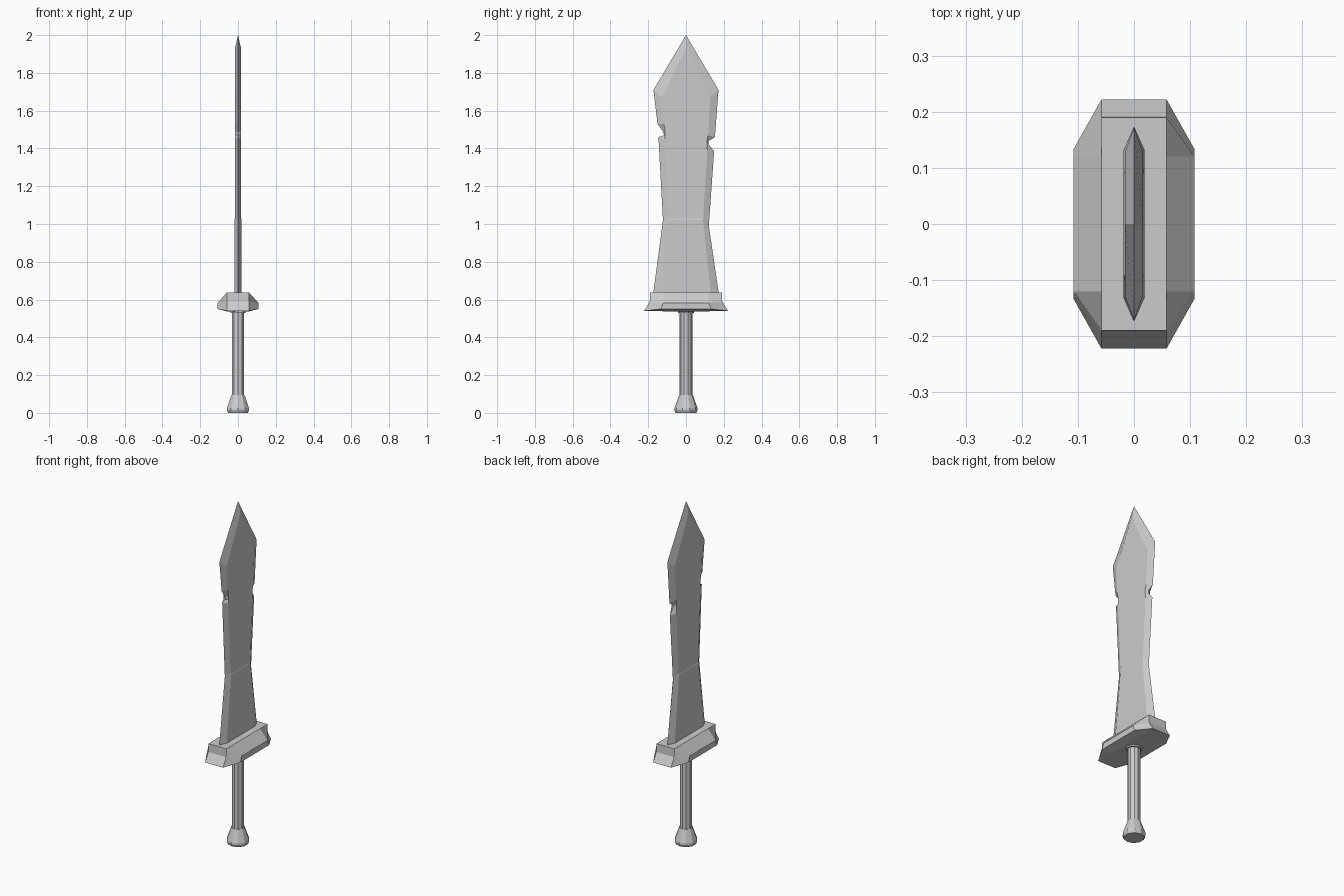
import bpy, bmesh, math

if "Cube" in bpy.data.objects:
    bpy.data.objects.remove(bpy.data.objects["Cube"])


def loft(name, rings, tip=None):
    """Skin equal-length point rings, cap the ends (or close to a tip)."""
    bm = bmesh.new()
    vs = [[bm.verts.new(p) for p in ring] for ring in rings]
    n = len(rings[0])
    for a, b in zip(vs, vs[1:]):
        for i in range(n):
            j = (i + 1) % n
            bm.faces.new((a[i], a[j], b[j], b[i]))
    bm.faces.new(vs[0][::-1])
    if tip:
        # outer edges run to the tip, flats end in a ridge point just below it
        t = bm.verts.new(tip)
        front, back = (bm.verts.new((s * 0.016, 0, 1.93)) for s in (1, -1))
        r, fr, fl, l, bl, br = vs[-1]
        for f in ((r, fr, front, t), (fr, fl, front), (fl, l, t, front),
                  (l, bl, back, t), (bl, br, back), (br, r, t, back)):
            bm.faces.new(f)
    else:
        bm.faces.new(vs[-1])
    bmesh.ops.remove_doubles(bm, verts=bm.verts, dist=1e-5)
    bmesh.ops.recalc_face_normals(bm, faces=bm.faces)
    me = bpy.data.meshes.new(name)
    bm.to_mesh(me)
    bm.free()
    ob = bpy.data.objects.new(name, me)
    bpy.context.collection.objects.link(ob)
    return ob


# Blade edges: (edge y, edge z, flat y, flat z), both sides with chipped notches
right = [(.174, .63, .132, .63), (.121, .99, .09, 1.02), (.122, 1.01, .091, 1.03),
         (.149, 1.385, .113, 1.39), (.118, 1.425, .11, 1.425), (.12, 1.44, .11, 1.44),
         (.153, 1.46, .117, 1.47), (.172, 1.71, .128, 1.67)]
left = [(.174, .63, .132, .63), (.122, 1.02, .09, 1.02), (.123, 1.04, .091, 1.03),
        (.146, 1.46, .113, 1.45), (.117, 1.47, .11, 1.47), (.119, 1.485, .11, 1.49),
        (.151, 1.53, .118, 1.53), (.172, 1.71, .128, 1.67)]
rings = []
for i, (r, l) in enumerate(zip(right, left)):
    t = .0185 if i < 2 else .016      # slight step across the crack
    rings.append([(0, r[0], r[1]), (t, r[2], r[3]), (t, -l[2], l[3]),
                  (0, -l[0], l[1]), (-t, -l[2], l[3]), (-t, r[2], r[3])])
loft("blade", rings, (0, 0, 2.0))


# Guard: eight-sided rings, each given by its end corner and side corner
def guard_ring(end, side):
    (ex, ey, ez), (sx, sy, sz) = end, side
    quarter = [(sx, sy, sz), (ex, ey, ez)]
    return (quarter + [(-x, y, z) for x, y, z in quarter[::-1]]
            + [(-x, -y, z) for x, y, z in quarter]
            + [(x, -y, z) for x, y, z in quarter[::-1]])


loft("guard", [guard_ring((.058, .19, .54), (.06, .12, .538)),
               guard_ring((.058, .222, .54), (.108, .133, .55)),
               guard_ring((.058, .192, .59), (.108, .12, .583)),
               guard_ring((.058, .19, .638), (.058, .12, .638))])


# Ten-sided turned parts
def turned(name, profile):
    def ring(r, z):
        return [(r * math.sin(k * math.tau / 10), r * math.cos(k * math.tau / 10), z)
                for k in range(10)]
    return loft(name, [ring(r, z) for r, z in profile])


turned("grip", [(.034, .08), (.034, .545)])
turned("grip_collar", [(.043, .53), (.043, .545)])
turned("pommel", [(.055, 0), (.062, .015), (.061, .025), (.036, .095)])
